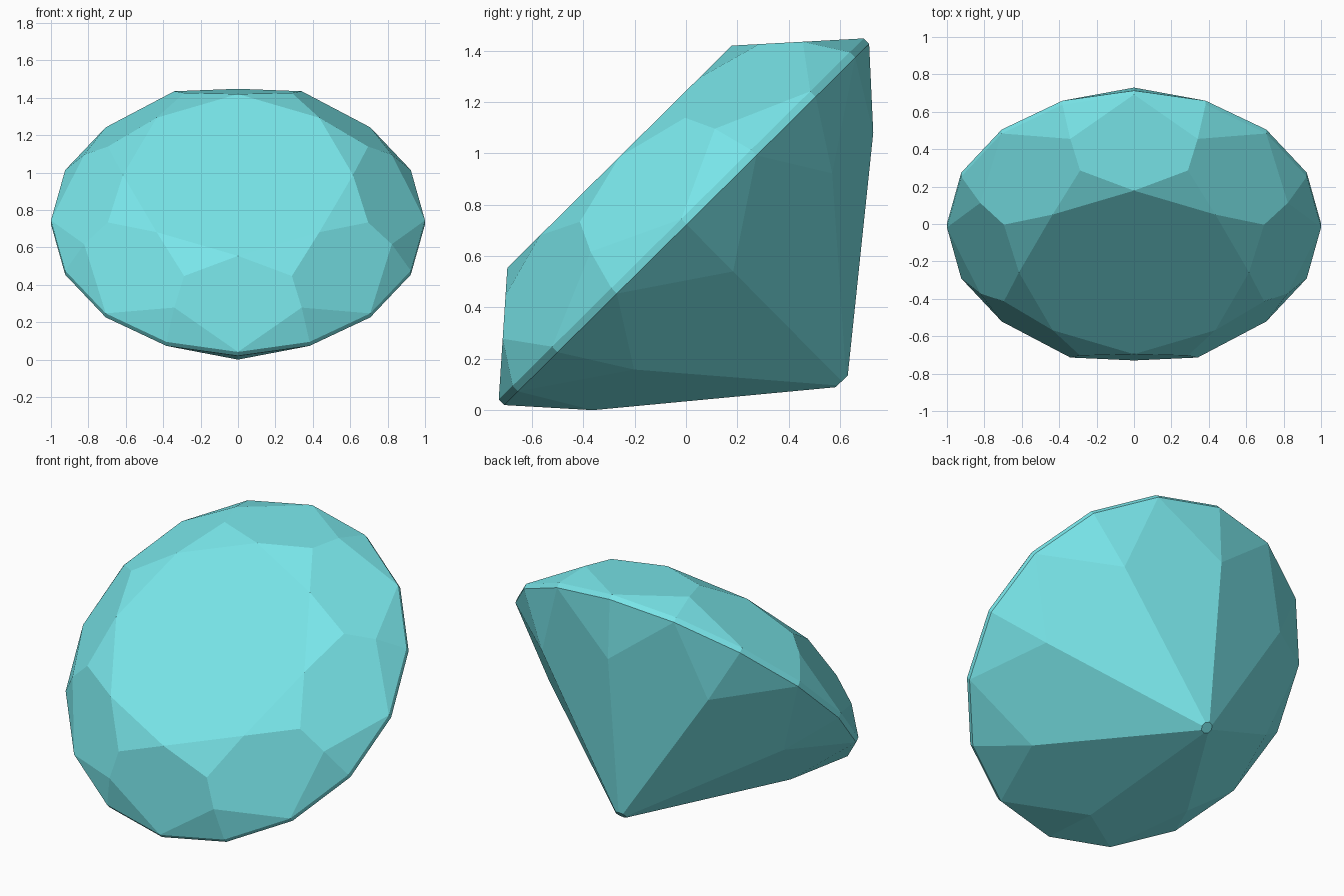
import bpy, bmesh, math
from mathutils import Matrix

if "Cube" in bpy.data.objects:
    bpy.data.objects.remove(bpy.data.objects["Cube"])

bm = bmesh.new()

def ring(n, radius, height, offset=0.0):
    """Ring of n vertices; offset is a fraction of one step."""
    step = 2 * math.pi / n
    return [bm.verts.new((radius * math.cos((i + offset) * step),
                          radius * math.sin((i + offset) * step), height))
            for i in range(n)]

# Proportions of the brilliant cut (girdle radius 1)
GIRDLE, CROWN, DEPTH = 0.03, 0.3415, 0.859
TABLE_R, STAR_R, BREAK_R = 0.615, 0.753, 0.89
PAV_R, CULET_R = 0.768, 0.033
half = math.cos(math.pi / 8)

def crown_z(r):          # height on a main crown facet plane
    return GIRDLE + CROWN * (1 - r * half) / (1 - TABLE_R)

def pavilion_z(r):       # depth on a main pavilion facet plane
    return -DEPTH * (1 - r * half) / (1 - CULET_R * half)

table = ring(8, TABLE_R, GIRDLE + CROWN)
star = ring(8, STAR_R, crown_z(STAR_R), 0.5)
brk = ring(8, BREAK_R, crown_z(BREAK_R), 0.5)
top = ring(16, 1, GIRDLE)
low = ring(16, 1, 0)
pav = ring(8, PAV_R, pavilion_z(PAV_R))
culet = ring(8, CULET_R, -DEPTH)

face = bm.faces.new
face(table)
face(culet[::-1])
for i in range(8):
    j, p = (i + 1) % 8, i - 1
    a, b, c = 2 * i, 2 * i + 1, (2 * i + 2) % 16
    # crown: star, main and upper girdle facets
    face((table[i], star[i], table[j]))
    face((table[i], star[p], brk[p], top[a], brk[i], star[i]))
    face((brk[i], top[a], top[b]))
    face((brk[i], top[b], top[c]))
    # girdle band
    face((top[a], low[a], low[b], top[b]))
    face((top[b], low[b], low[c], top[c]))
    # pavilion: lower girdle and main facets
    face((low[a], pav[i], low[b]))
    face((low[b], pav[j], low[c]))
    face((low[b], pav[i], culet[i], culet[j], pav[j]))
bmesh.ops.recalc_face_normals(bm, faces=bm.faces)

# Lean the stone forward and stand it on the ground
bm.transform(Matrix.Rotation(math.radians(44.7), 4, 'X'))
ys = [v.co.y for v in bm.verts]
zs = [v.co.z for v in bm.verts]
bm.transform(Matrix.Translation((0, -(min(ys) + max(ys)) / 2, -min(zs))))

mesh = bpy.data.meshes.new("gemstone")
bm.to_mesh(mesh)
bm.free()
gem = bpy.data.objects.new("gemstone", mesh)
bpy.context.collection.objects.link(gem)

mat = bpy.data.materials.new("teal_gem")
mat.diffuse_color = (0.19, 0.79, 0.82, 1)
mat.use_nodes = True
mat.node_tree.nodes["Principled BSDF"].inputs["Base Color"].default_value = mat.diffuse_color
mesh.materials.append(mat)
